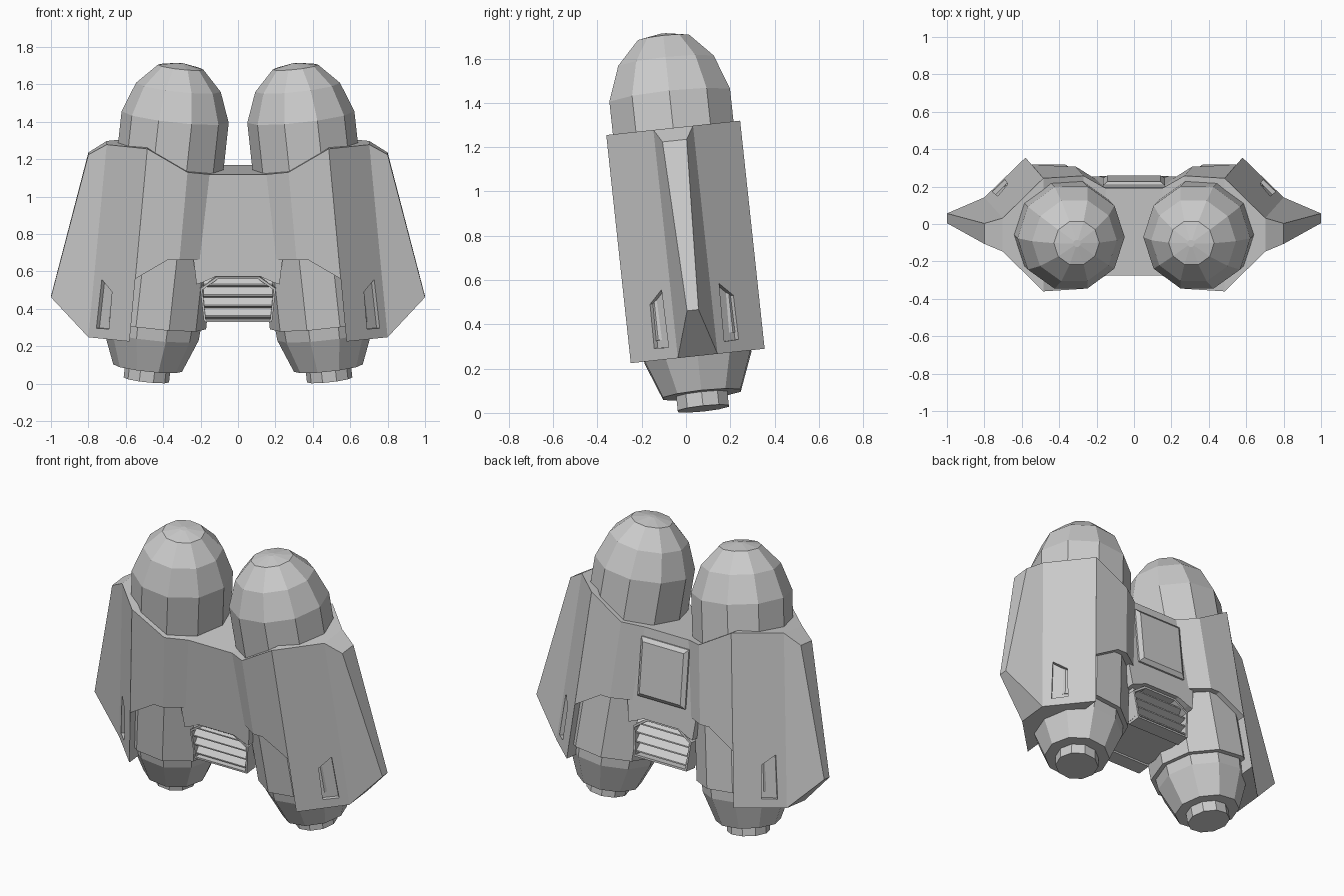
import bpy, bmesh, math
from mathutils import Matrix, Vector

if "Cube" in bpy.data.objects:
    bpy.data.objects.remove(bpy.data.objects["Cube"])

TILT = Matrix.Rotation(0.1070, 4, 'X')   # whole pack leans forward
MID = 0.08                               # depth of the symmetry plane
grey = bpy.data.materials.new("light_grey")
grey.diffuse_color = (0.6, 0.6, 0.6, 1)
grey.use_nodes = True
grey.node_tree.nodes["Principled BSDF"].inputs["Base Color"].default_value = grey.diffuse_color


def make(name, rings, mat=TILT, cap=True, closed=False):
    """Skin a list of equal-length point rings into one object."""
    bm = bmesh.new()
    vs = [[bm.verts.new(p) for p in r] for r in rings]
    n = len(rings[0])
    pairs = list(zip(vs, vs[1:])) + ([(vs[-1], vs[0])] if closed else [])
    for a, b in pairs:
        for i in range(n):
            j = (i + 1) % n
            bm.faces.new((a[i], a[j], b[j], b[i]))
    if cap and not closed:
        bm.faces.new(vs[0])
        bm.faces.new(vs[-1])
    bmesh.ops.recalc_face_normals(bm, faces=bm.faces)
    me = bpy.data.meshes.new(name)
    bm.to_mesh(me)
    bm.free()
    me.materials.append(grey)
    ob = bpy.data.objects.new(name, me)
    ob.matrix_world = mat
    bpy.context.collection.objects.link(ob)
    return ob


def slab(name, pts, d0, d1):
    """Extrude an (x, z) outline through depth."""
    return make(name, [[(x, d, z) for x, z in pts] for d in (d0, d1)])


def mirrored(half):
    return half + [(-x, z) for x, z in reversed(half)]


# rocket pod profile: radius, height along its axis
POD = [(0.122, 0), (0.122, 0.064), (0.185, 0.064), (0.255, 0.24), (0.26, 0.305),
       (0.288, 0.305), (0.288, 1.422), (0.228, 1.582), (0.122, 1.692), (0.02, 1.712)]


def ridge(z):
    return 0.58 - 0.0917 * (z - 0.25)


for s, side in ((-1, "left"), (1, "right")):
    # ten-sided pod, leaning inward at the top
    m = TILT @ Matrix.Translation((s * 0.49, MID, 0.011)) @ Matrix.Rotation(-s * 0.1085, 4, 'Y')
    make(side + "_pod", [[(r * math.cos(math.tau * i / 10), r * math.sin(math.tau * i / 10), h)
                          for i in range(10)] for r, h in POD], m)

    # outer casing wedge
    def section(xi, xo, z):
        return [(s * xi, MID - 0.304, z), (s * xo, MID - 0.09, z),
                (s * xo, MID + 0.09, z), (s * xi, MID + 0.304, z)]
    shell = make(side + "_outer_casing", [section(0.58, 0.80, 0.25), section(0.485, 0.702, 1.286)])

    # recessed slots, front and back
    for f in (-1, 1):
        rings = []
        for off in (0.03, -0.016):
            ring = []
            for x, z in [(0.728, 0.565), (0.674, 0.505), (0.69, 0.305), (0.757, 0.302)]:
                depth = 0.304 - 0.98 * (x - ridge(z))
                ring.append((s * (x + off), MID + f * (depth + off), z))
            rings.append(ring)
        cutter = make("slot_cutter", rings)
        cutter.hide_render = True
        cutter.hide_set(True)
        mod = shell.modifiers.new("slot", 'BOOLEAN')
        mod.object = cutter
        mod.operation = 'DIFFERENCE'
        mod.solver = 'EXACT'

    # side fin: wide root, narrow slanting tip
    make(side + "_fin", [
        [(s * 0.80, MID - 0.09, 0.25), (s * 0.80, MID + 0.09, 0.25),
         (s * 0.702, MID + 0.09, 1.286), (s * 0.702, MID - 0.09, 1.286)],
        [(s * 1.0, MID - 0.026, 0.458), (s * 1.0, MID + 0.026, 0.458),
         (s * 0.80, MID + 0.055, 1.228), (s * 0.80, MID - 0.055, 1.228)]])

    # inner casing panel wrapping the pod
    panel = [(0.485, 1.286), (0.27, 1.16), (0.313, 0.688), (0.377, 0.688), (0.549, 0.587)]
    slab(side + "_inner_casing", [(s * x, z) for x, z in panel], MID - 0.304, MID + 0.304)

    # sloping step down to the centre
    make(side + "_casing_step", [
        [(s * x0, MID - 0.304, z0), (s * x1, MID - 0.235, z1),
         (s * x1, MID + 0.235, z1), (s * x0, MID + 0.304, z0)]
        for x0, z0, x1, z1 in ((0.313, 0.688, 0.205, 0.683), (0.27, 1.16, 0.152, 1.141))])

# centre casing and the arched skirt above the vent
slab("centre_casing", mirrored([(0.152, 1.141), (0.205, 0.683)]), MID - 0.235, MID + 0.235)
slab("vent_skirt", mirrored([(0.238, 0.683), (0.222, 0.55), (0.19, 0.56), (0.12, 0.592)]),
     MID - 0.235, MID + 0.235)

# louvred vent: zigzag side profile drawn across
zig = []
for i in range(4):
    z = 0.36 + i * 0.056
    zig += [(0.165, z), (0.205, z + 0.012), (0.205, z + 0.02), (0.165, z + 0.056)]
prof = [(MID - d, z) for d, z in zig] + [(MID + d, z) for d, z in reversed(zig)]
make("vent_louvres", [[(x, d, z) for d, z in prof] for x in (-0.185, 0.185)])

# vent surround
out = mirrored([(0.115, 0.588), (0.202, 0.525), (0.182, 0.345)])
inn = mirrored([(0.108, 0.576), (0.190, 0.518), (0.172, 0.357)])
for f, side in ((-1, "front"), (1, "back")):
    make(side + "_vent_frame", [[(x, MID + f * d, z) for x, z in o]
                                for o, d in ((out, 0.13), (out, 0.215), (inn, 0.215), (inn, 0.13))],
         closed=True)

# bevelled pad on the back
make("back_pad", [[(x, MID + d, z) for x, z in
                   ((w, z0), (w, z1), (-w, z1), (-w, z0))]
                  for w, z0, z1, d in ((0.165, 0.725, 1.085, 0.22), (0.165, 0.725, 1.085, 0.245),
                                       (0.142, 0.748, 1.062, 0.262))])
